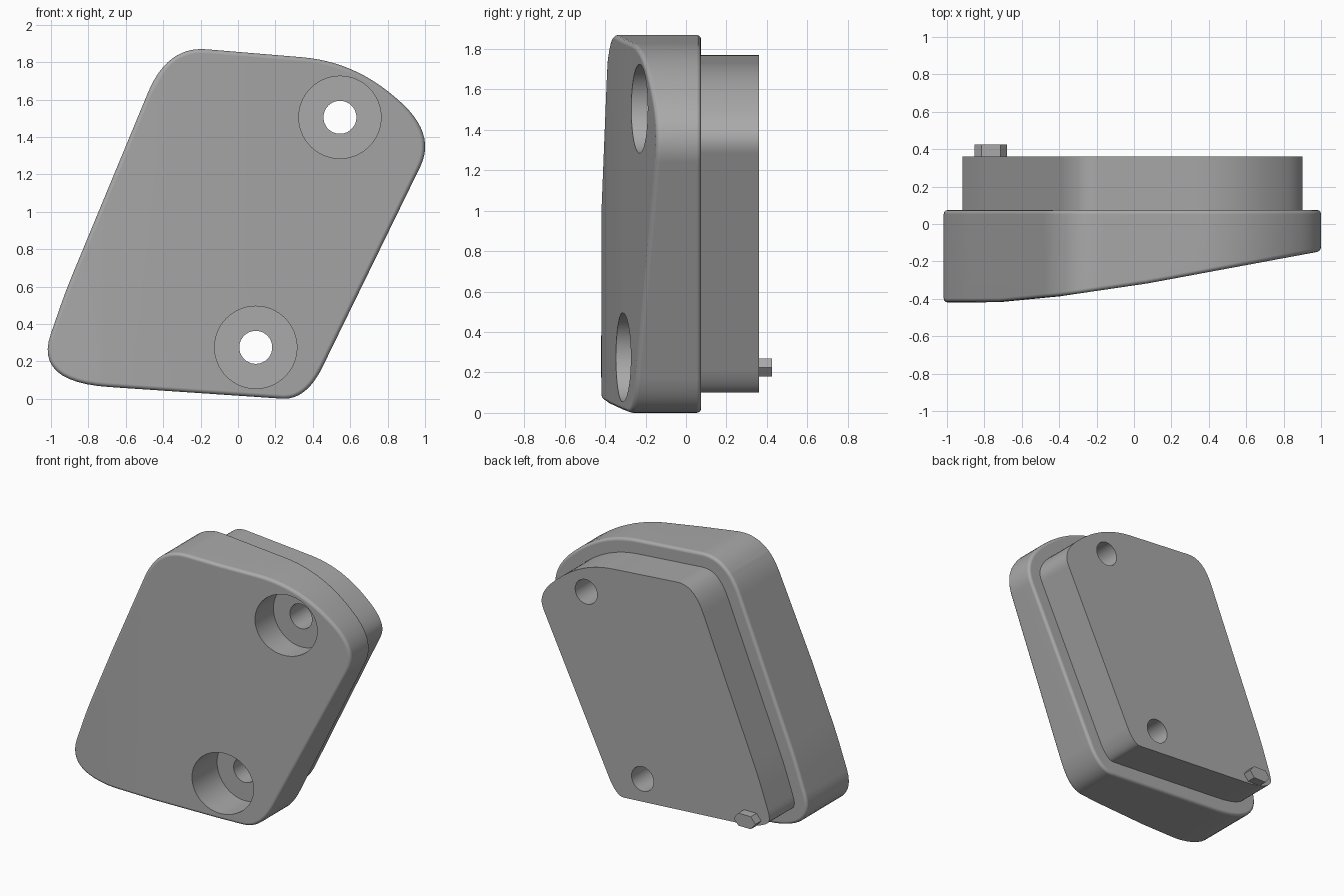
import bpy, bmesh, math
from mathutils import Vector

cube = bpy.data.objects.get("Cube")
if cube:
    bpy.data.objects.remove(cube, do_unlink=True)

grey = bpy.data.materials.new("plain_grey")
grey.use_nodes = True
COLOUR = (0.4, 0.4, 0.4, 1)
grey.diffuse_color = COLOUR
grey.node_tree.nodes["Principled BSDF"].inputs["Base Color"].default_value = COLOUR

# Outline corners: x, z, rounding length before and after the corner
CORNERS = [(-1.09, 0.09, 0.27, 0.4), (0.365, -0.008, 0.13, 0.2),
           (1.062, 1.42, 0.2, 0.27), (0.62, 1.803, 0.29, 0.28),
           (-0.378, 1.886, 0.21, 0.27), (-0.92, 0.58, 0.1, 0.1)]
# Front surface profile: x, y
FRONT = [(-1.1, -0.42), (-0.72, -0.418), (-0.4, -0.387), (0.07, -0.318), (1.1, -0.127)]
# Screw hole centres: x, z
HOLES = {"upper": (0.545, 1.505), "lower": (0.095, 0.275)}


def outline(inset=0.0, steps=12):
    pts, n = [], len(CORNERS)
    for i, (x, z, before, after) in enumerate(CORNERS):
        c = Vector((x, z))
        a = c + (Vector(CORNERS[i - 1][:2]) - c).normalized() * before
        b = c + (Vector(CORNERS[(i + 1) % n][:2]) - c).normalized() * after
        for k in range(steps + 1):
            t = k / steps
            pts.append(a * (1 - t) ** 2 + c * 2 * t * (1 - t) + b * t * t)
    result = []
    for i, p in enumerate(pts):
        d = (pts[(i + 1) % len(pts)] - pts[i - 1]).normalized()
        result.append(p + Vector((-d.y, d.x)) * inset)
    return result


def front_y(x):
    for (x0, y0), (x1, y1) in zip(FRONT, FRONT[1:]):
        if x <= x1:
            return y0 + (y1 - y0) * (x - x0) / (x1 - x0)
    return FRONT[-1][1]


def slab(name, pts, y0, y1, sloped=False):
    bm = bmesh.new()
    face = bm.faces.new([bm.verts.new((p[0], y0, p[1])) for p in pts])
    ext = bmesh.ops.extrude_face_region(bm, geom=[face])
    for v in ext["geom"]:
        if isinstance(v, bmesh.types.BMVert):
            v.co.y = y1
    if sloped:
        for x, _ in FRONT[1:-1]:
            bmesh.ops.bisect_plane(bm, geom=bm.verts[:] + bm.edges[:] + bm.faces[:],
                                   dist=1e-5, plane_co=(x, 0, 0), plane_no=(1, 0, 0))
        for v in bm.verts:
            if abs(v.co.y - y0) < 1e-4:
                v.co.y = front_y(v.co.x)
    bmesh.ops.recalc_face_normals(bm, faces=bm.faces[:])
    mesh = bpy.data.meshes.new(name)
    bm.to_mesh(mesh)
    bm.free()
    mesh.materials.append(grey)
    ob = bpy.data.objects.new(name, mesh)
    bpy.context.collection.objects.link(ob)
    return ob


def circle(x, z, r, n=64):
    return [(x + r * math.cos(math.tau * i / n), z + r * math.sin(math.tau * i / n))
            for i in range(n)]


def bevel(ob, width, segments):
    m = ob.modifiers.new("soft_edge", 'BEVEL')
    m.width, m.segments = width, segments
    m.limit_method, m.angle_limit = 'ANGLE', math.radians(40)
    m.use_clamp_overlap = False


def finish(ob):
    bpy.ops.object.select_all(action='DESELECT')
    ob.select_set(True)
    bpy.context.view_layer.objects.active = ob
    for m in list(ob.modifiers):
        bpy.ops.object.modifier_apply(modifier=m.name)
    bpy.ops.object.shade_smooth_by_angle(angle=math.radians(35))
    ob.modifiers.new("even_shading", 'WEIGHTED_NORMAL').keep_sharp = True


# Sloped front body, rear plug and small locating tab
body = slab("sloped_body", outline(), -0.42, 0.075, sloped=True)
bevel(body, 0.022, 3)
plug = slab("rear_plug", outline(0.1), 0.06, 0.36)
tab_pts = [(-0.765 + sx, 0.225 + sz) for sx, sz in
           [(-0.087, 0), (-0.05, -0.045), (0.05, -0.045),
            (0.087, 0), (0.05, 0.045), (-0.05, 0.045)]]
tab = slab("locating_tab", tab_pts, 0.34, 0.425)

# Counterbored screw holes
cutters = []
for label, (x, z) in HOLES.items():
    bore = slab(label + "_bore_cutter", circle(x, z, 0.22), -0.8, -0.06)
    shaft = slab(label + "_shaft_cutter", circle(x, z, 0.088), -0.8, 0.8)
    cutters += [bore, shaft]
    for target, tools in ((body, (bore, shaft)), (plug, (shaft,))):
        for tool in tools:
            m = target.modifiers.new("screw_hole", 'BOOLEAN')
            m.operation, m.solver, m.object = 'DIFFERENCE', 'EXACT', tool

for part in (body, plug, tab):
    finish(part)
for c in cutters:
    bpy.data.objects.remove(c, do_unlink=True)
